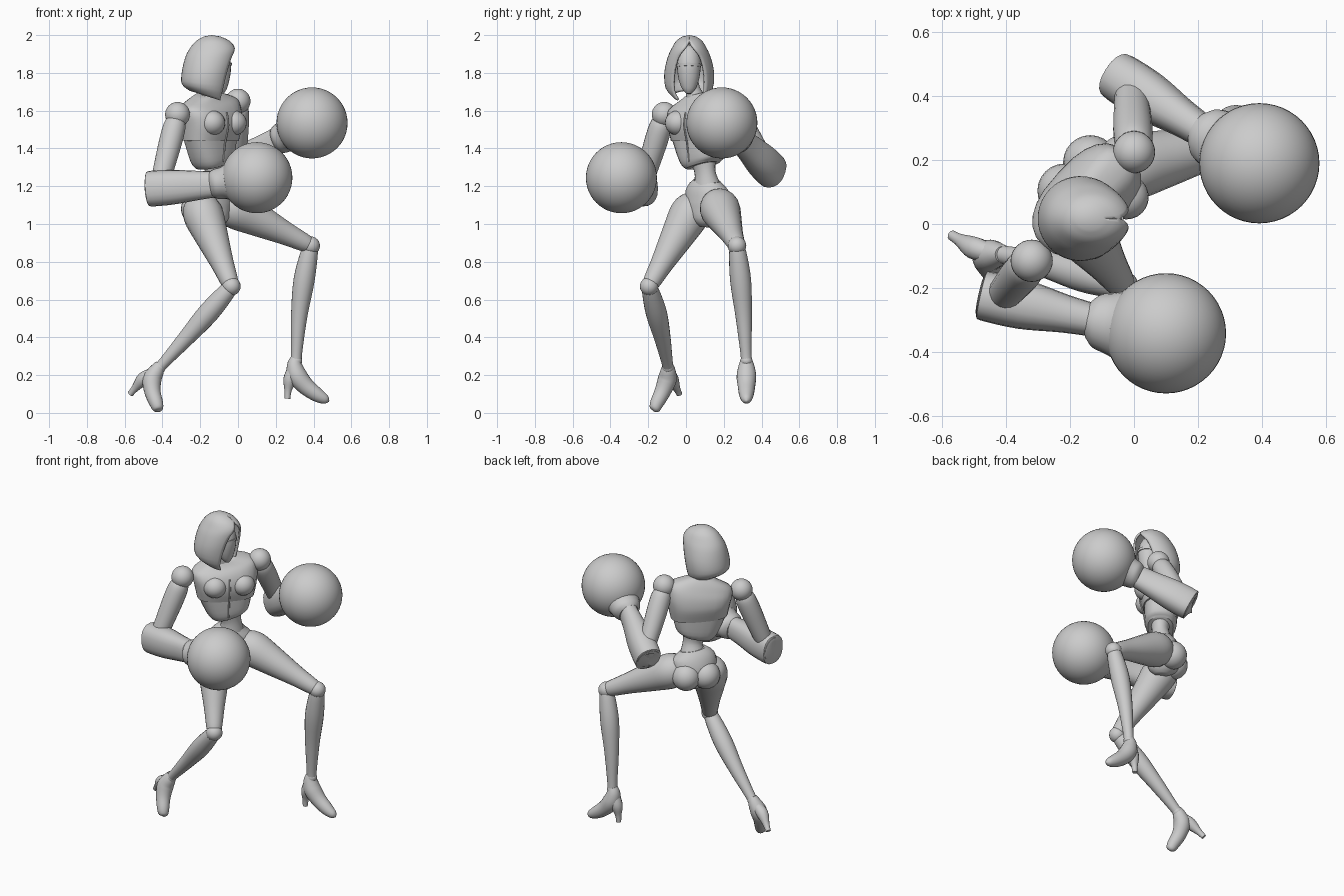
import bpy, bmesh, math
from mathutils import Vector

if "Cube" in bpy.data.objects:
    bpy.data.objects.remove(bpy.data.objects["Cube"])

grey = bpy.data.materials.new("plain grey")
grey.use_nodes = True
grey.diffuse_color = (0.6, 0.6, 0.6, 1)
grey.node_tree.nodes["Principled BSDF"].inputs["Base Color"].default_value = (0.6, 0.6, 0.6, 1)

LEFT = Vector((0.67, 0.74, 0))       # across the turned torso
FORWARD = Vector((0.74, -0.67, 0))   # where the chest points


def finish(name, bm, angle=40):
    bmesh.ops.recalc_face_normals(bm, faces=bm.faces)
    mesh = bpy.data.meshes.new(name)
    bm.to_mesh(mesh)
    bm.free()
    mesh.materials.append(grey)
    obj = bpy.data.objects.new(name, mesh)
    bpy.context.collection.objects.link(obj)
    bpy.ops.object.select_all(action='DESELECT')
    obj.select_set(True)
    bpy.context.view_layer.objects.active = obj
    bpy.ops.object.shade_smooth_by_angle(angle=math.radians(angle))
    return obj


def smooth_rows(rows, steps):
    """Catmull-Rom through rows of (x, y, z, width, depth)."""
    out = []
    for i in range(len(rows) - 1):
        p0, p1, p2, p3 = (rows[min(max(i + k, 0), len(rows) - 1)] for k in (-1, 0, 1, 2))
        for s in range(steps):
            t = s / steps
            out.append([0.5 * (2 * b + (c - a) * t + (2 * a - 5 * b + 4 * c - d) * t * t
                        + (3 * b - a - 3 * c + d) * t ** 3) for a, b, c, d in zip(p0, p1, p2, p3)])
    return out + [list(rows[-1])]


def loft(name, rows, ref=LEFT, sides=20, power=1.0, steps=4, angle=40):
    """Skin superellipse sections along a path; rows hold one or two radii."""
    rows = [tuple(r) if len(r) == 5 else (*r, r[3]) for r in rows]
    rows = smooth_rows(rows, steps) if steps > 1 else rows
    pts = [Vector(r[:3]) for r in rows]
    bm = bmesh.new()
    rings = []
    for i, r in enumerate(rows):
        t = (pts[min(i + 1, len(pts) - 1)] - pts[max(i - 1, 0)]).normalized()
        u = (ref - ref.dot(t) * t).normalized()
        v = t.cross(u)
        ring = []
        for k in range(sides):
            a = math.tau * k / sides
            c, s = math.cos(a), math.sin(a)
            ring.append(bm.verts.new(pts[i]
                        + u * max(r[3], .002) * math.copysign(abs(c) ** power, c)
                        + v * max(r[4], .002) * math.copysign(abs(s) ** power, s)))
        rings.append(ring)
    for lo, hi in zip(rings, rings[1:]):
        for k in range(sides):
            n = (k + 1) % sides
            bm.faces.new((lo[k], lo[n], hi[n], hi[k]))
    bm.faces.new(rings[0])
    bm.faces.new(rings[-1])
    return finish(name, bm, angle)


def ball(name, centre, radius, scale=(1, 1, 1), seg=32):
    bm = bmesh.new()
    bmesh.ops.create_uvsphere(bm, u_segments=seg, v_segments=seg // 2, radius=radius)
    for v in bm.verts:
        v.co = Vector(a * b for a, b in zip(v.co, scale)) + Vector(centre)
    return finish(name, bm)


# Torso: chest plate, rib plate, waist and pelvis
loft("chest", [(-.145, .075, 1.44, .17, .105), (-.145, .075, 1.52, .185, .125),
               (-.15, .075, 1.59, .195, .115), (-.155, .07, 1.645, .18, .085),
               (-.155, .06, 1.69, .07, .055)], power=.75, sides=24)
loft("ribs", [(-.13, .09, 1.31, .09, .075), (-.135, .085, 1.345, .125, .092),
              (-.145, .075, 1.46, .163, .1)], power=.75, sides=24)
loft("waist", [(-.13, .09, 1.36, .085, .065), (-.12, .1, 1.28, .06, .05),
               (-.125, .11, 1.21, .075, .065), (-.135, .115, 1.15, .11, .08)])
loft("pelvis", [(-.127, .11, 1.23, .08, .06), (-.135, .11, 1.18, .13, .085),
                (-.14, .115, 1.1, .13, .1), (-.13, .105, 1.02, .075, .085),
                (-.13, .1, .985, .03, .04)])
for side, name in ((-1, "right"), (1, "left")):
    ball(name + "_bust", Vector((-.14, .075, 1.535)) + FORWARD * .08 + LEFT * side * .085,
         .07, (1, 1, .95), 24)
    ball(name + "_buttock", Vector((-.14, .115, 1.08)) - FORWARD * .05 + LEFT * side * .06,
         .085, seg=24)
# Raised seam down the breastbone
loft("front_seam", [(*(Vector((-.145, .075, z)) + FORWARD * d), .005) for z, d in
                    ((1.33, .09), (1.43, .105), (1.52, .127), (1.59, .117))], sides=6)
loft("neck", [(-.155, .06, 1.64, .06), (-.145, .035, 1.72, .038), (-.14, .02, 1.82, .04)])

# Head: face mask with brow band inside an open hood
loft("face", [(-.085, .015, 1.69, .012, .01), (-.088, .015, 1.715, .035, .03),
              (-.095, .015, 1.77, .055, .052), (-.1, .015, 1.85, .063, .062),
              (-.12, .015, 1.92, .05, .05), (-.13, .015, 1.945, .005, .005)],
     ref=Vector((0, 1, 0)))
loft("visor_band", [(-.097, .015, 1.83, .065), (-.099, .015, 1.845, .067)],
     ref=Vector((0, 1, 0)), steps=1)


def make_hood():
    # height, back x, front x, half width, forward tilt, opening half angle
    keys = [(1.675, -.255, -.065, .085, -.03, 46), (1.72, -.297, -.05, .125, -.02, 42),
            (1.8, -.298, -.03, .132, 0, 38), (1.88, -.28, -.014, .115, 0, 32),
            (1.93, -.255, -.012, .093, 0, 16), (1.97, -.22, -.045, .068, 0, 0),
            (1.993, -.18, -.095, .035, 0, 0)]
    bm = bmesh.new()
    rings = []
    for z, back, front, half, tilt, gap in smooth_rows(keys, 3):
        ring = []
        for k in range(33):
            a = math.radians(gap) + k / 32 * (math.tau - 2 * math.radians(gap))
            ring.append(bm.verts.new(((back + front) / 2 + (front - back) / 2 * math.cos(a),
                                      .017 + half * math.sin(a), z + tilt * math.cos(a))))
        rings.append(ring)
    for lo, hi in zip(rings, rings[1:]):
        for k in range(32):
            bm.faces.new((lo[k], lo[k + 1], hi[k + 1], hi[k]))
    top = bm.verts.new((-.14, .017, 2.0))
    for k in range(32):
        bm.faces.new((rings[-1][k], rings[-1][k + 1], top))
    bmesh.ops.remove_doubles(bm, verts=bm.verts, dist=.0008)
    hood = finish("hood", bm, 50)
    shell = hood.modifiers.new("thickness", 'SOLIDIFY')
    shell.thickness = .012
    shell.offset = -1


make_hood()


# Arms: shoulder ball, upper arm, gauntlet with cupped elbow, round glove
def arm(side, shoulder, elbow, wrist, fist):
    s, e, w, f = (Vector(p) for p in (shoulder, elbow, wrist, fist))
    ball(side + "_shoulder", s, .066)
    loft(side + "_upper_arm", [(*s.lerp(e, t), r) for t, r in
         ((.02, .03), (.12, .056), (.3, .062), (.6, .058), (.9, .05), (1, .035))])
    up = Vector((0, 0, 1))
    d = (w - e).normalized()
    loft(side + "_forearm", [(*(e - d * .055), .082, .07), (*(e - d * .045), .094, .078),
         (*e.lerp(w, .25), .092, .078), (*e.lerp(w, .7), .078, .06), (*w, .07, .052)],
         ref=up, power=.85)
    loft(side + "_elbow_cup", [(*(e - d * t), r, r * .85) for t, r in
         ((.04, .08), (.06, .082), (.064, .066), (.064, .05))], ref=up, steps=1)
    g = (f - w).normalized()
    loft(side + "_cuff", [(*(w - g * .01), .07, .06), (*(w + g * .015), .08, .085),
         (*(w + g * .06), .088, .098), (*(w + g * .12), .12, .12)], ref=up)
    ball(side + "_glove", f, .188, seg=48)


arm("right", (-.32, -.115, 1.58), (-.42, -.235, 1.19), (-.13, -.3, 1.21), (.1, -.342, 1.245))
arm("left", (0, .225, 1.65), (-.01, .435, 1.3), (.215, .29, 1.445), (.392, .19, 1.535))


# Legs: thigh, knee, shin, ankle ring and high-heeled foot
def leg(side, hip, knee, ankle, bulge, foot, spike):
    h, k, a = (Vector(p) for p in (hip, knee, ankle))
    b = Vector(bulge)
    loft(side + "_thigh", [(*h.lerp(k, t), r) for t, r in
         ((-.12, .04), (-.05, .085), (.1, .106), (.35, .09), (.7, .062), (.95, .046), (1.02, .03))])
    ball(side + "_knee", k, .049, seg=24)
    loft(side + "_shin", [(*(k.lerp(a, t) + b * math.sin(math.pi * t)), r) for t, r in
         ((-.03, .03), (.05, .045), (.3, .056), (.6, .044), (.9, .031), (1, .029))])
    ball(side + "_ankle", a, .032, seg=20)
    loft(side + "_foot", foot)
    loft(side + "_heel", spike, sides=12)


leg("right", (-.2, .04, 1.09), (-.035, -.195, .67), (-.415, -.095, .24), (-.01, .01, -.015),
    [(-.412, -.095, .26, .025), (-.43, -.095, .225, .04), (-.455, -.1, .175, .05),
     (-.452, -.125, .11, .043), (-.432, -.155, .05, .036), (-.422, -.165, .018, .026),
     (-.42, -.17, .008, .004)],
    [(-.45, -.09, .21, .03), (-.5, -.075, .18, .036), (-.545, -.05, .13, .02),
     (-.57, -.035, .1, .016)])
leg("left", (-.055, .17, 1.1), (.385, .27, .885), (.308, .32, .275), (-.015, .005, 0),
    [(.306, .32, .29, .028), (.3, .32, .25, .042), (.315, .32, .195, .052),
     (.36, .32, .14, .046), (.42, .32, .095, .038), (.465, .32, .07, .024),
     (.482, .32, .062, .004)],
    [(.295, .32, .23, .035), (.275, .32, .175, .036), (.265, .32, .12, .02),
     (.262, .32, .075, .015)])
